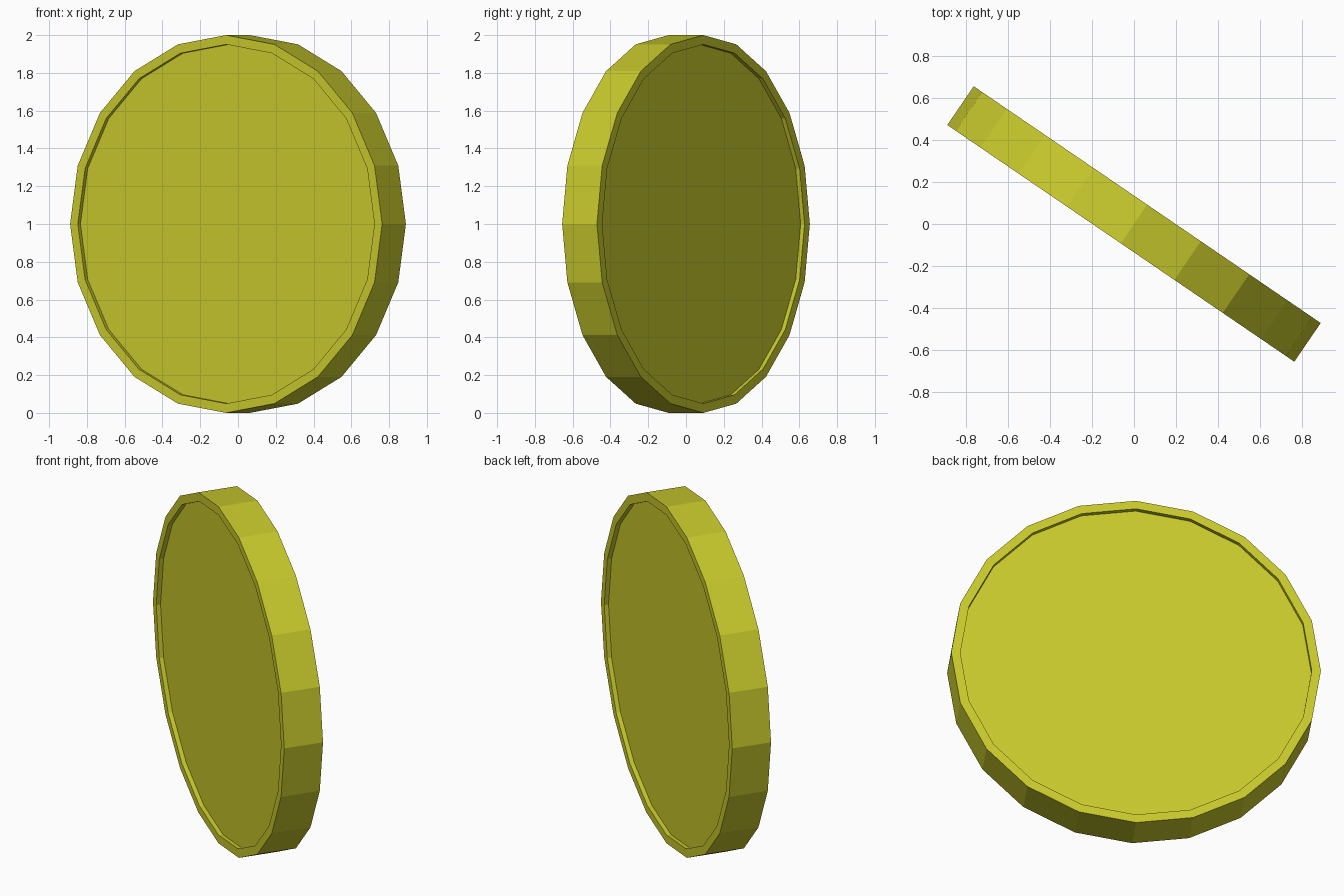
import bpy, bmesh, math
from mathutils import Matrix

if "Cube" in bpy.data.objects:
    bpy.data.objects.remove(bpy.data.objects["Cube"])

SIDES, RADIUS, THICK = 20, 1.0, 0.223
RIM, RECESS = 0.05, 0.025

# Disc blank
bm = bmesh.new()
bmesh.ops.create_cone(bm, cap_ends=True, segments=SIDES,
                      radius1=RADIUS, radius2=RADIUS, depth=THICK)
bm.normal_update()

# Raised rim and straight-walled recess on both faces
caps = [f for f in bm.faces if len(f.verts) == SIDES]
bmesh.ops.inset_individual(bm, faces=caps,
                           thickness=RIM * math.cos(math.pi / SIDES))
for cap in caps:
    push = -math.copysign(RECESS, cap.calc_center_median().z)
    floor = bmesh.ops.extrude_discrete_faces(bm, faces=[cap])["faces"][0]
    bmesh.ops.translate(bm, verts=floor.verts, vec=(0, 0, push))
bmesh.ops.recalc_face_normals(bm, faces=bm.faces)

# Stand upright, turned about the vertical
bm.transform(Matrix.Translation((0, 0, RADIUS))
             @ Matrix.Rotation(math.radians(-34.3), 4, 'Z')
             @ Matrix.Rotation(math.radians(90), 4, 'X'))

mesh = bpy.data.meshes.new("coin")
bm.to_mesh(mesh)
bm.free()
coin = bpy.data.objects.new("coin", mesh)
bpy.context.collection.objects.link(coin)

# Yellow gold colour
gold = bpy.data.materials.new("gold")
gold.diffuse_color = (0.58, 0.59, 0.025, 1)
gold.use_nodes = True
gold.node_tree.nodes["Principled BSDF"].inputs["Base Color"].default_value = gold.diffuse_color
mesh.materials.append(gold)
